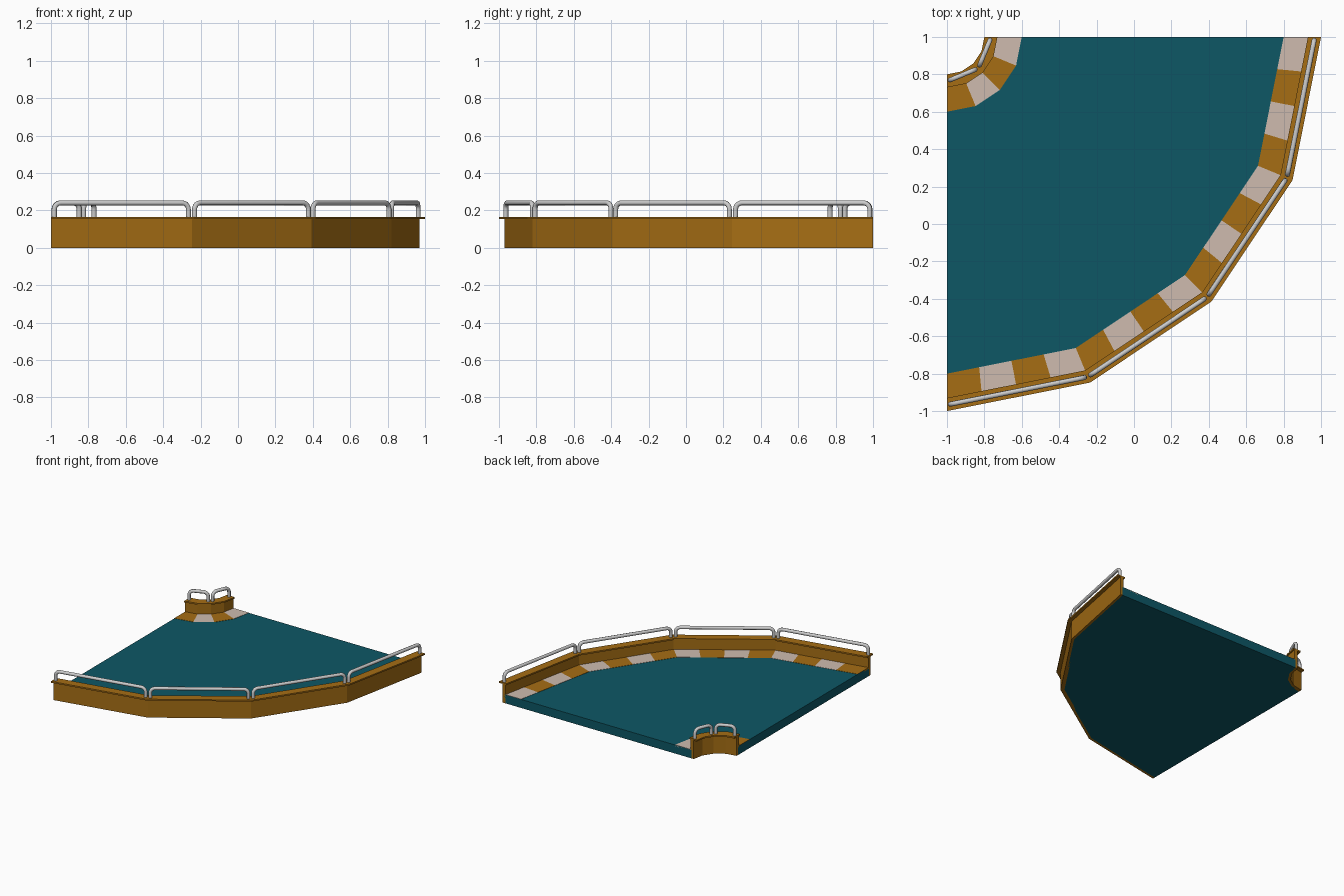
import bpy, bmesh, math
from mathutils import Vector

if "Cube" in bpy.data.objects:
    bpy.data.objects.remove(bpy.data.objects["Cube"])

CENTRE = Vector((-1, 1, 0))   # both arcs share this corner
SEGS = 4                      # flat segments per quarter turn
FLOOR = 0.07
RIM = 0.165


def material(name, rgb):
    m = bpy.data.materials.new(name)
    m.diffuse_color = (*rgb, 1)
    m.use_nodes = True
    m.node_tree.nodes["Principled BSDF"].inputs["Base Color"].default_value = m.diffuse_color
    return m


orange = material("orange_paint", (0.38, 0.155, 0.007))
teal = material("teal_floor", (0.004, 0.095, 0.13))
beige = material("beige_paint", (0.62, 0.50, 0.43))


def arc_point(r, t, z):
    """Point on the faceted quarter circle; t runs 0..SEGS from front to right."""
    def corner(i):
        a = i * math.pi / 2 / SEGS
        return Vector((r * math.sin(a), -r * math.cos(a), 0))
    i = min(int(t), SEGS - 1)
    return CENTRE + corner(i).lerp(corner(i + 1), t - i) + Vector((0, 0, z))


def sweep(bm, profile, ts):
    """Sweep a closed (radius, z) profile along the arc, with end caps."""
    rings = [[bm.verts.new(arc_point(r, t, z)) for r, z in profile] for t in ts]
    n = len(profile)
    for a, b in zip(rings, rings[1:]):
        for k in range(n):
            bm.faces.new((a[k], a[(k + 1) % n], b[(k + 1) % n], b[k]))
    bm.faces.new(rings[0])
    bm.faces.new(rings[-1])


def make(name, bm, mat):
    bmesh.ops.recalc_face_normals(bm, faces=bm.faces)
    me = bpy.data.meshes.new(name)
    bm.to_mesh(me)
    bm.free()
    me.materials.append(mat)
    ob = bpy.data.objects.new(name, me)
    bpy.context.collection.objects.link(ob)


def band(name, r0, r1, z0, z1, mat):
    bm = bmesh.new()
    sweep(bm, [(r0, z0), (r1, z0), (r1, z1), (r0, z1)], range(SEGS + 1))
    make(name, bm, mat)


def stripes(name, r0, r1, per_seg, first, mat):
    bm = bmesh.new()
    z0, z1 = FLOOR - 0.01, FLOOR + 0.002
    for i in range(first, per_seg * SEGS, 2):
        sweep(bm, [(r0, z0), (r1, z0), (r1, z1), (r0, z1)],
              [i / per_seg, (i + 1) / per_seg])
    make(name, bm, mat)


def rail(name, r, t0, t1):
    """Hoop of tube with rounded top corners between two arc points."""
    a, b = arc_point(r, t0, 0), arc_point(r, t1, 0)
    d = (b - a).normalized()
    a, b = a + d * 0.018, b - d * 0.018
    top, c = 0.24, 0.035
    pts = [a + Vector((0, 0, RIM - 0.005))]
    for base, s in ((a, 1), (b, -1)):
        arc = []
        for k in range(6):
            th = k / 5 * math.pi / 2
            arc.append(base + d * (s * c * (1 - math.cos(th)))
                       + Vector((0, 0, top - c + c * math.sin(th))))
        pts += arc if s > 0 else arc[::-1]
    pts.append(b + Vector((0, 0, RIM - 0.005)))
    cu = bpy.data.curves.new(name, "CURVE")
    cu.dimensions = "3D"
    cu.bevel_depth = 0.0135
    cu.bevel_resolution = 2
    cu.use_fill_caps = True
    sp = cu.splines.new("POLY")
    sp.points.add(len(pts) - 1)
    for p, v in zip(sp.points, pts):
        p.co = (*v, 1)
    sp.use_smooth = True
    bpy.context.collection.objects.link(bpy.data.objects.new(name, cu))


# Floor slab
band("floor", 0.25, 1.95, 0, FLOOR, teal)

# Walls with overhanging lips
band("outer_wall", 1.94, 1.97, 0, RIM - 0.005, orange)
band("outer_lip", 1.93, 2.0, RIM - 0.012, RIM, orange)
band("inner_wall", 0.23, 0.26, 0, RIM - 0.005, orange)
band("inner_lip", 0.2, 0.27, RIM - 0.012, RIM, orange)

# Hazard stripes along both walls
for first, label, mat in ((0, "orange", orange), (1, "beige", beige)):
    stripes("outer_stripes_" + label, 1.8, 1.945, 4, first, mat)
    stripes("inner_stripes_" + label, 0.255, 0.4, 1, first, mat)

# Guard rails
for i in range(SEGS):
    rail("outer_rail_%d" % (i + 1), 1.967, i, i + 1)
for i in range(2):
    rail("inner_rail_%d" % (i + 1), 0.237, 2 * i, 2 * i + 2)
